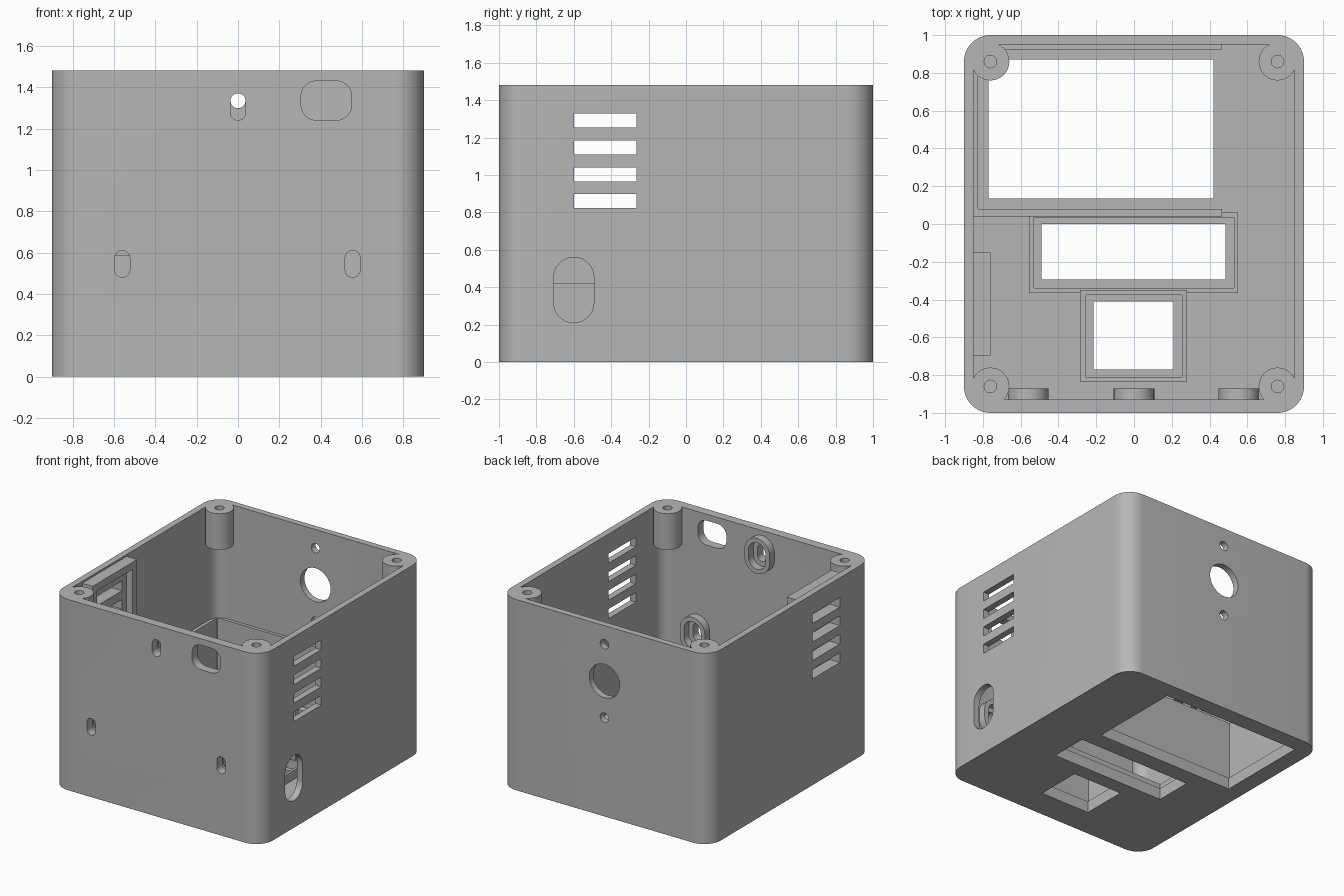
import bpy, bmesh, math

cube = bpy.data.objects.get("Cube")
if cube:
    bpy.data.objects.remove(cube, do_unlink=True)

grey = bpy.data.materials.new("plain grey")
grey.use_nodes = True
colour = (0.47, 0.47, 0.47, 1)
grey.diffuse_color = colour
grey.node_tree.nodes["Principled BSDF"].inputs["Base Color"].default_value = colour


def rrect(u0, u1, v0, v1, r=0, n=8):
    """Rectangle outline with rounded corners; also gives slots and circles."""
    if r == 0:
        return [(u0, v0), (u1, v0), (u1, v1), (u0, v1)]
    r = min(r, (u1 - u0) / 2, (v1 - v0) / 2)
    centres = [(u1 - r, v1 - r), (u0 + r, v1 - r), (u0 + r, v0 + r), (u1 - r, v0 + r)]
    pts = []
    for q, (cu, cv) in enumerate(centres):
        for i in range(n + 1):
            a = (q + i / n) * math.pi / 2
            p = (cu + r * math.cos(a), cv + r * math.sin(a))
            if not pts or math.dist(p, pts[-1]) > 1e-5:
                pts.append(p)
    if math.dist(pts[0], pts[-1]) < 1e-5:
        pts.pop()
    return pts


def slot(u, v, w, h):
    return rrect(u - w / 2, u + w / 2, v - h / 2, v + h / 2, min(w, h) / 2)


def prism(name, outline, axis, a, b):
    """Extrude an outline along an axis from a to b."""
    place = {"X": lambda u, v, w: (w, u, v),
             "Y": lambda u, v, w: (u, w, v),
             "Z": lambda u, v, w: (u, v, w)}[axis]
    bm = bmesh.new()
    ends = [[bm.verts.new(place(u, v, w)) for u, v in outline] for w in (a, b)]
    bm.faces.new(ends[0])
    bm.faces.new(ends[1])
    n = len(outline)
    for i in range(n):
        j = (i + 1) % n
        bm.faces.new((ends[0][i], ends[0][j], ends[1][j], ends[1][i]))
    bmesh.ops.recalc_face_normals(bm, faces=bm.faces)
    mesh = bpy.data.meshes.new(name)
    bm.to_mesh(mesh)
    bm.free()
    mesh.materials.append(grey)
    ob = bpy.data.objects.new(name, mesh)
    bpy.context.collection.objects.link(ob)
    return ob


def select(ob):
    bpy.ops.object.select_all(action="DESELECT")
    bpy.context.view_layer.objects.active = ob
    ob.select_set(True)


def cut(ob, outline, axis, a, b):
    cutter = prism("cutter", outline, axis, a, b)
    cutter.hide_render = True
    mod = ob.modifiers.new("cut", "BOOLEAN")
    mod.operation = "DIFFERENCE"
    mod.solver = "EXACT"
    mod.object = cutter
    select(ob)
    bpy.ops.object.modifier_apply(modifier=mod.name)
    bpy.data.objects.remove(cutter, do_unlink=True)


H, FLOOR = 1.48, 0.09
parts = []

# Open-topped case with rounded corners
case = prism("case", rrect(-0.9, 0.9, -1, 1, 0.14, 12), "Z", 0, H)
cut(case, rrect(-0.85, 0.85, -0.93, 0.95, 0.09, 12), "Z", FLOOR, H + 0.1)
parts.append(case)

# Floor windows
windows = [(-0.77, 0.42, 0.135, 0.87), (-0.49, 0.485, -0.295, 0), (-0.215, 0.21, -0.77, -0.41)]
for w in windows:
    cut(case, rrect(*w), "Z", -0.1, FLOOR + 0.1)

# Back wall: round port with a screw hole above and below
for z, d in ((1.05, 0.26), (1.335, 0.073), (0.765, 0.073)):
    cut(case, slot(0, z, d, d), "Y", 0.9, 1.1)

# Front wall: connector opening and hanging slots
cut(case, rrect(0.305, 0.55, 1.24, 1.43, 0.075), "Y", -1.1, -0.9)
hangers = [(-0.56, 0.545), (0.555, 0.545), (0, 1.305)]
for x, z in hangers:
    cut(case, slot(x, z, 0.073, 0.13), "Y", -1.1, -0.9)

# Left wall: cable opening
cut(case, slot(-0.6, 0.385, 0.215, 0.35), "X", 0.8, 1)

# Vent holder on the inside of the right wall
holder = prism("vent_holder", rrect(-0.695, -0.15, 0.68, 1.465), "X", -0.86, -0.76)
cut(holder, rrect(-0.64, -0.21, 0.74, 1.41), "X", -0.81, -0.7)
parts.append(holder)

# Vents through both side walls and the holder
for i in range(4):
    z = 0.823 + i * 0.1433
    vent = rrect(-0.6, -0.265, z, z + 0.075)
    cut(case, vent, "X", 0.8, 1)
    cut(case, vent, "X", -1, -0.8)
    cut(holder, vent, "X", -1, -0.7)

# Raised frames around the floor windows; the large one is open on one side
frames = [("large_frame", (-0.855, 0.465, 0.04, 0.955), (-0.825, 0.6, 0.08, 0.925), 0.585),
          ("middle_frame", (-0.555, 0.55, -0.365, 0.06), (-0.53, 0.53, -0.34, 0.035), 0.16),
          ("small_frame", (-0.285, 0.28, -0.835, -0.35), (-0.255, 0.255, -0.81, -0.375), 0.42)]
for name, outer, inner, top in frames:
    frame = prism(name, rrect(*outer), "Z", FLOOR - 0.01, top)
    cut(frame, rrect(*inner), "Z", 0, top + 0.1)
    parts.append(frame)

# Ring bosses behind the hanging slots
for i, (x, z) in enumerate(hangers):
    boss = prism(f"hanger_boss_{i + 1}", slot(x, z, 0.215, 0.275), "Y", -0.935, -0.87)
    cut(boss, slot(x, z, 0.145, 0.205), "Y", -1, -0.8)
    parts.append(boss)

# Corner screw posts, flush with the rim
for sx in (-1, 1):
    for sy in (-1, 1):
        x, y = sx * 0.76, sy * 0.86
        side = ("left" if sx > 0 else "right") + ("_front" if sy < 0 else "_back")
        post = prism(f"screw_post_{side}", slot(x, y, 0.2, 0.2), "Z", H - 0.28, H)
        hole = slot(x, y, 0.066, 0.066)
        cut(post, hole, "Z", H - 0.24, H + 0.1)
        cut(case, hole, "Z", H - 0.24, H + 0.1)
        parts.append(post)

for ob in parts:
    select(ob)
    bpy.ops.object.shade_smooth_by_angle(angle=math.radians(30))
